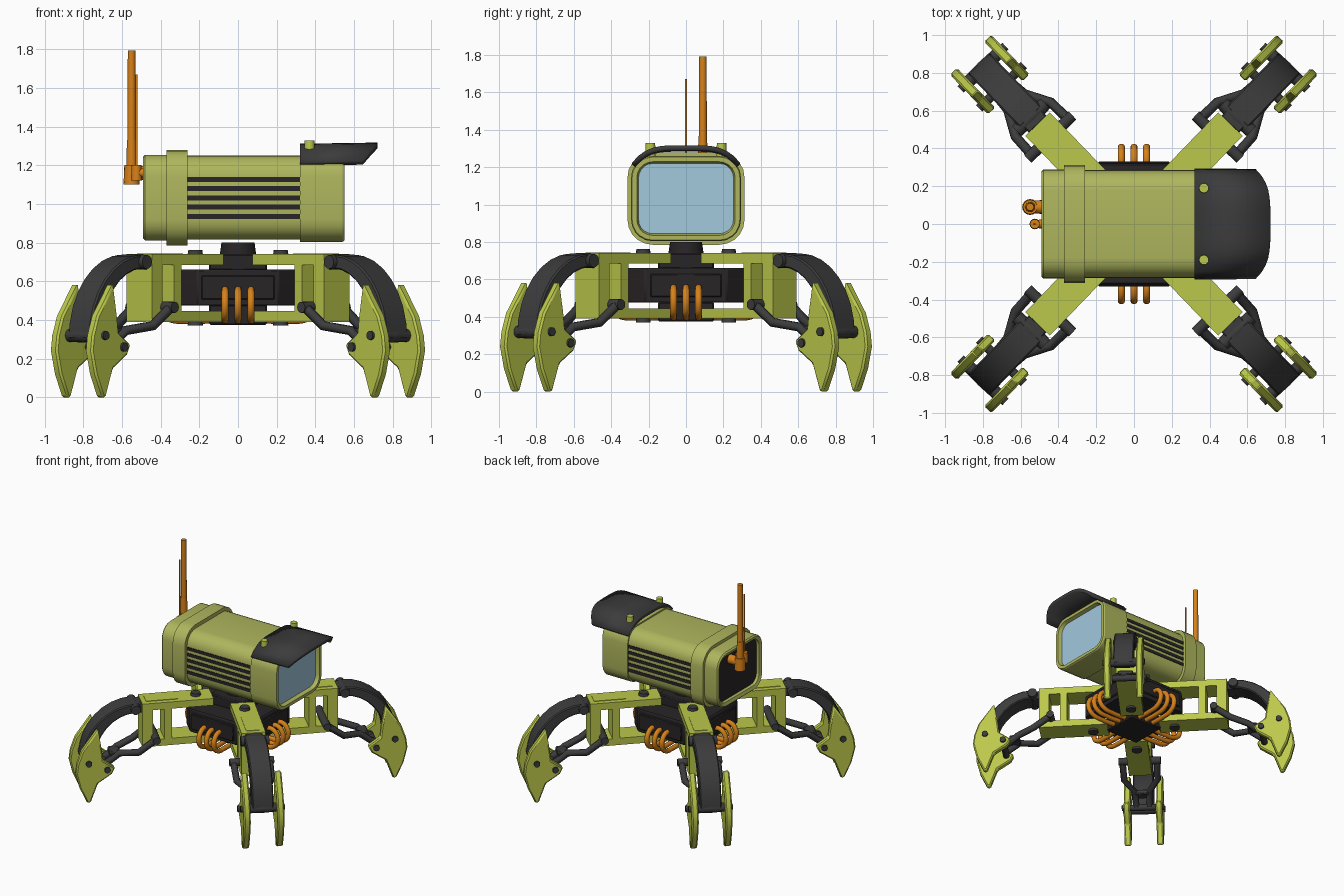
import bpy, bmesh
from math import radians, cos, sin, pi
from mathutils import Vector, Matrix

if "Cube" in bpy.data.objects:
    bpy.data.objects.remove(bpy.data.objects["Cube"])


def material(name, *rgb):
    m = bpy.data.materials.new(name)
    m.diffuse_color = (*rgb, 1)
    m.use_nodes = True
    m.node_tree.nodes["Principled BSDF"].inputs["Base Color"].default_value = m.diffuse_color
    return m


LIME = material("lime paint", .50, .58, .07)
OLIVE = material("olive paint", .43, .47, .11)
DARK = material("dark metal", .045, .045, .047)
BLACK = material("black metal", .022, .018, .02)
ORANGE = material("orange rubber", .68, .22, .01)
GLASS = material("lens glass", .36, .58, .72)


def link(name, data, mat):
    data.materials.append(mat)
    ob = bpy.data.objects.new(name, data)
    bpy.context.collection.objects.link(ob)
    return ob


def finish(name, bm, mat, bevel=0):
    bmesh.ops.recalc_face_normals(bm, faces=bm.faces)
    me = bpy.data.meshes.new(name)
    bm.to_mesh(me)
    bm.free()
    me.shade_smooth()
    me.set_sharp_from_angle(angle=radians(30))
    ob = link(name, me, mat)
    if bevel:
        b = ob.modifiers.new("bevel", 'BEVEL')
        b.width, b.segments = bevel, 1
    return ob


def boxes(name, dims, mat, bevel=0):
    """Boxes centred on y = 0: x range, half width, z range."""
    bm = bmesh.new()
    for x0, x1, w, z0, z1 in dims:
        m = Matrix.Translation(((x0+x1)/2, 0, (z0+z1)/2)) @ Matrix.Diagonal((x1-x0, 2*w, z1-z0, 1))
        bmesh.ops.create_cube(bm, size=1, matrix=m)
    return finish(name, bm, mat, bevel)


def loft(bm, rings, caps=True):
    rows = [[bm.verts.new(p) for p in r] for r in rings]
    n = len(rows[0])
    for a, b in zip(rows, rows[1:]):
        for i in range(n):
            bm.faces.new((a[i], a[(i+1) % n], b[(i+1) % n], b[i]))
    if caps:
        bm.faces.new(rows[0])
        bm.faces.new(rows[-1])


def plates(name, pts, spans, mat, bevel):
    """Side profiles in x and z, extruded along y."""
    bm = bmesh.new()
    for span in spans:
        loft(bm, [[(x, y, z) for x, z in pts] for y in span])
    return finish(name, bm, mat, bevel)


def rods(name, ends, mat, seg=16):
    bm = bmesh.new()
    for a, b, r in ends:
        a, b = Vector(a), Vector(b)
        m = Matrix.Translation((a+b)/2) @ (b-a).to_track_quat('Z', 'Y').to_matrix().to_4x4()
        bmesh.ops.create_cone(bm, cap_ends=True, segments=seg, radius1=r, radius2=r*.9, depth=(b-a).length, matrix=m)
    return finish(name, bm, mat)


def posts(name, x, y, spans, mat):
    return rods(name, [((x, y, a), (x, y, b), r) for a, b, r in spans], mat)


def pins(name, dims, mat):
    """Cross pins along y: x, z, half length, radius."""
    return rods(name, [((x, 0, z), (x, s*w, z), r) for x, z, w, r in dims for s in (-1, 1)], mat)


def tube(name, paths, r, mat, smooth=True):
    c = bpy.data.curves.new(name, 'CURVE')
    c.dimensions, c.bevel_depth, c.use_fill_caps = '3D', r, True
    c.bevel_resolution = 3 if smooth else 1
    c.resolution_u = 6
    for path in paths:
        s = c.splines.new('BEZIER')
        s.bezier_points.add(len(path)-1)
        for q, p in zip(s.bezier_points, path):
            q.co = p
            q.handle_left_type = q.handle_right_type = 'AUTO' if smooth else 'VECTOR'
    return link(name, c, mat)


def section(x, d, n=5):
    """Rounded rectangle across the head at x, inset by d."""
    r = .11-d
    return [(x, sy*.178+r*cos(a), 1.032+sz*.112+r*sin(a))
            for k, (sy, sz) in enumerate(((1, 1), (-1, 1), (-1, -1), (1, -1)))
            for a in (pi/2*(k+i/n) for i in range(n+1))]


# Camera head: shell with clamp ring, recessed front and back
bm = bmesh.new()
loft(bm, [section(*s) for s in (
    (-.44, .045), (-.48, .035), (-.49, .01), (-.48, 0), (-.37, 0), (-.37, -.025), (-.26, -.025), (-.26, .005),
    (.32, .005), (.32, -.006), (.54, -.006), (.55, 0), (.55, .025), (.515, .036))], caps=False)
finish("head_shell", bm, OLIVE)
for name, x, mat in (("lens", .51, GLASS), ("back_panel", -.45, BLACK)):
    bm = bmesh.new()
    loft(bm, [section(x-.01, .034), section(x+.01, .034)])
    finish(name, bm, mat)
boxes("side_vents", [(-.26, .32, .287, z-.013, z+.013) for z in (1.031+.048*i for i in range(-2, 3))], BLACK)

# Visor: arched plate with a rounded front edge
bm = bmesh.new()
rows = []
for i in range(-8, 9):
    u = i/8
    y, z = .29*u, 1.317-.095*u**4
    rows.append((bm.verts.new((.32, y, z-.006)), bm.verts.new((.722-.077*u**4, y, z))))
for a, b in zip(rows, rows[1:]):
    bm.faces.new((a[0], a[1], b[1], b[0]))
solid = finish("visor", bm, DARK).modifiers.new("thickness", 'SOLIDIFY')
solid.thickness, solid.offset = .028, -1
for side in (-1, 1):
    posts("visor_bolt", .37, side*.19, [(1.25, 1.328, .028)], LIME)

# Antennas
posts("tall_antenna", -.55, .09, [(1.1, 1.2, .042), (1.2, 1.33, .027), (1.33, 1.792, .022)], ORANGE)
posts("thin_antenna", -.525, 0, [(1.12, 1.2, .028), (1.2, 1.67, .006)], ORANGE)
rods("antenna_sockets", [((-.44, y, 1.16), (-.54, y, 1.16), r) for y, r in ((.09, .038), (0, .024))], ORANGE)

# Central chassis
bm = bmesh.new()
octagon = [(sx*x, sy*y) for sx, sy, flip in ((1, 1, 1), (-1, 1, -1), (-1, -1, 1), (1, -1, -1))
           for x, y in ((.31, .22), (.21, .32))[::flip]]
loft(bm, [[(x, y, z) for x, y in octagon] for z in (.475, .66)])
finish("chassis_core", bm, BLACK, .008)
boxes("chassis_blocks", [(-.15, .15, .15, .655, .74), (-.15, .15, .15, .375, .48)], BLACK, .008)
boxes("chassis_panels", [(-.19, .19, .332, .505, .63), (-.322, .322, .19, .505, .63)], BLACK, .006)
posts("neck", 0, 0, [(.73, .80, .095)], BLACK)

# Hoses: three loops on each of four sides
loop = ((.30, .545), (.35, .553), (.395, .52), (.402, .455), (.36, .41), (.27, .397), (.13, .40))
tube("hoses", [[Matrix.Rotation(k*pi/2, 3, 'Z') @ Vector((x, o*.067, z)) for x, z in loop]
               for k in range(4) for o in (-1, 0, 1)], .019, ORANGE)

# One leg, pointing along +x: arm, shin, claws and linkage
arm = boxes("arm_frame", [(.2, .735, .09, .685, .74), (.2, .735, .09, .39, .445),
                          (.515, .57, .09, .44, .69), (.655, .735, .09, .44, .69)], LIME)
panel = boxes("arm_top_panel", [(.46, .70, .05, .735, .744)], LIME)
bolts = posts("arm_bolts", .318, 0, [(.735, .762, .04), (.37, .395, .04)], DARK)
bracket = boxes("hip_bracket", [(.73, .80, .065, .66, .735)], DARK, .008)
hip = pins("hip_pivot", [(.785, .70, .105, .04)], DARK)
steps = [pi/2*i/8 for i in range(9)]
bow = [(.785+.40*sin(a), .30+.438*cos(a)) for a in steps] + [(.785+.305*sin(a), .30+.365*cos(a)) for a in steps[::-1]]
shin = plates("curved_shin", bow, [(-.08, .08)], DARK, .008)
claw = [(1.08, .59), (1.2, .42), (1.235, .32), (1.245, .24), (1.215, .12), (1.16, 0), (1.135, 0),
        (1.08, .15), (.975, .22), (.95, .27), (1.04, .335), (1.05, .42)]
claws = plates("claws", claw, [(-.152, -.1), (.1, .152)], LIME, .01)
claw_pins = pins("claw_pivots", [(1.15, .32, .165, .026), (1.15, .32, .1, .037), (1.01, .26, .165, .026)], DARK)
rod_pins = pins("rod_pivots", [(.64, .465, .165, .032)], DARK)
path = ((.64, .135, .465), (.77, .13, .37), (.90, .06, .345), (1.01, .05, .26))
links = tube("link_rods", [[(x, s*y, z) for x, y, z in path] for s in (-1, 1)], .026, DARK, smooth=False)
bridge = boxes("link_bridge", [(.89, .97, .06, .315, .355)], DARK, .008)

# Four legs, mirrored about both axes
for part in (arm, panel, bolts, bracket, hip, shin, claws, claw_pins, rod_pins, links, bridge):
    for i, angle in enumerate((46, 134, 226, 314)):
        ob = part if i == 0 else part.copy()
        if i:
            bpy.context.collection.objects.link(ob)
        ob.matrix_world = Matrix.Rotation(radians(angle), 4, 'Z')
